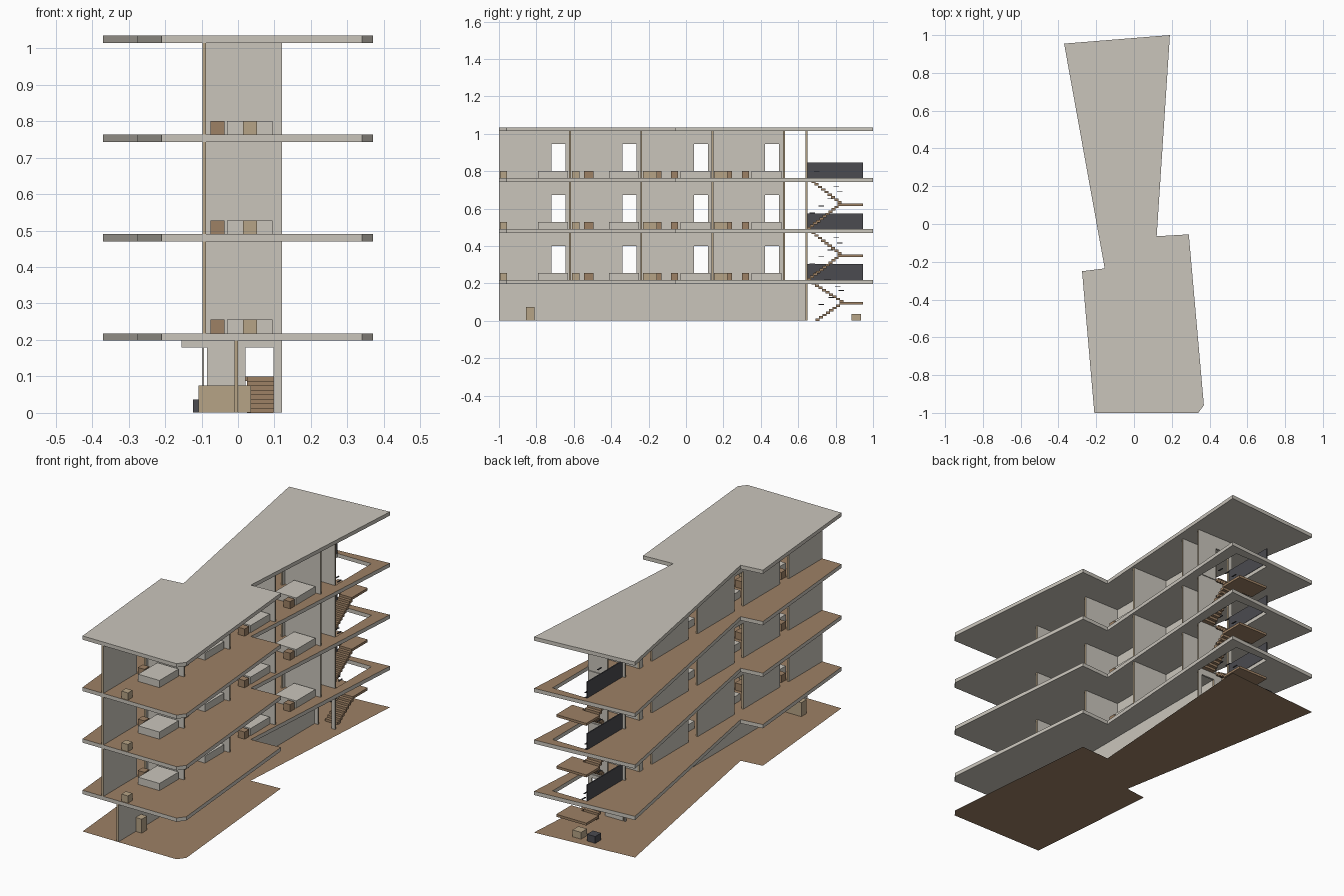
import bpy, bmesh
from mathutils import Vector

old = bpy.data.objects.get("Cube")
if old:
    bpy.data.objects.remove(old, do_unlink=True)


def material(name, rgb):
    m = bpy.data.materials.new(name)
    m.use_nodes = True
    m.diffuse_color = (*rgb, 1)
    m.node_tree.nodes["Principled BSDF"].inputs["Base Color"].default_value = (*rgb, 1)
    return m


CONCRETE = material("pale concrete", (0.59, 0.56, 0.50))
WOOD = material("brown wood", (0.34, 0.22, 0.13))
TAN = material("tan wood", (0.47, 0.37, 0.24))
DARK = material("dark metal", (0.07, 0.07, 0.08))


def finish(name, bm, *mats):
    bmesh.ops.recalc_face_normals(bm, faces=bm.faces)
    mesh = bpy.data.meshes.new(name)
    bm.to_mesh(mesh)
    bm.free()
    for m in mats:
        mesh.materials.append(m)
    ob = bpy.data.objects.new(name, mesh)
    bpy.context.scene.collection.objects.link(ob)
    return ob


def add_box(bm, x, y, z):
    """Add a box given its (min, max) range on each axis."""
    made = bmesh.ops.create_cube(bm, size=1)["verts"]
    for v in made:
        v.co = Vector([lo + (hi - lo) * (c + 0.5) for c, (lo, hi) in zip(v.co, (x, y, z))])
    return made


def box(name, mat, x, y, z):
    bm = bmesh.new()
    add_box(bm, x, y, z)
    return finish(name, bm, mat)


def wall(name, axis, at, span, z, openings=(), head=0.0, thick=0.01):
    """Wall along an axis with door openings; its narrow ends are tan."""
    bm = bmesh.new()

    def piece(lo, hi, bottom):
        across = (at - thick / 2, at + thick / 2)
        pair = ((lo, hi), across) if axis == 0 else (across, (lo, hi))
        add_box(bm, *pair, (bottom, z[1]))

    start = span[0]
    for lo, hi in openings:
        if lo > start:
            piece(start, lo, z[0])
        piece(lo, hi, head)
        start = hi
    if start < span[1]:
        piece(start, span[1], z[0])
    bm.normal_update()
    for f in bm.faces:
        f.material_index = int(abs(f.normal[axis]) > 0.9)
    return finish(name, bm, CONCRETE, TAN)


# Floor plates
OUTLINE = [(-0.21, -1), (0.34, -1), (0.37, -0.96), (0.29, -0.055), (0.12, -0.065),
           (0.19, 1), (-0.37, 0.955), (-0.155, -0.235), (-0.275, -0.25)]
HOLE = [(-0.08, 0.645), (0.12, 0.645), (0.12, 0.945), (-0.08, 0.945)]
THICK = 0.02


def plate(name, top, thick, loops, top_mat):
    bm = bmesh.new()
    edges = []
    for loop in loops:
        vs = [bm.verts.new((x, y, top - thick)) for x, y in loop]
        edges += [bm.edges.new((a, b)) for a, b in zip(vs, vs[1:] + vs[:1])]
    bmesh.ops.triangle_fill(bm, edges=edges, use_beauty=True)
    if thick:
        geom = bmesh.ops.extrude_face_region(bm, geom=bm.faces[:])["geom"]
        moved = [g for g in geom if isinstance(g, bmesh.types.BMVert)]
        bmesh.ops.translate(bm, verts=moved, vec=(0, 0, thick))
    for f in bm.faces:
        f.material_index = int(all(v.co.z > top - 0.001 for v in f.verts))
    return finish(name, bm, CONCRETE, top_mat)


FLOORS = [0.218, 0.49, 0.763]
ROOF = 1.035
plate("ground_floor", 0, 0, [OUTLINE], WOOD)
for f in FLOORS:
    plate("floor_plate", f, THICK, [OUTLINE, HOLE], WOOD)
plate("roof_plate", ROOF, THICK, [OUTLINE], CONCRETE)

# Ground storey walls
G = (0.001, FLOORS[0] - THICK)
wall("ground_spine_wall", 1, -0.005, (-1, 0.64), G)
wall("ground_back_wall", 0, 0.645, (-0.155, 0.12), G,
     [(-0.155, -0.085), (0.02, 0.098)], head=0.18)
box("ground_post", CONCRETE, (-0.099, -0.093), (0.64, 0.65), (G[0], 0.18))

# Ground storey furniture
box("reception_desk", TAN, (-0.108, 0.035), (-0.855, -0.81), (0.001, 0.075))
box("tan_stool", TAN, (-0.04, 0.01), (0.885, 0.935), (0.001, 0.037))
box("dark_stool", DARK, (-0.123, -0.075), (0.885, 0.935), (0.001, 0.037))

# Upper storeys: spine wall with doors, cross walls, furniture
PITCH = 0.381
DOORS = [(-0.72 + PITCH * i, -0.645 + PITCH * i) for i in range(4)]
# name, material, x range, y range
FURNITURE = [
    ("front_seat", TAN, (0.014, 0.052), (-0.995, -0.957)),
    ("night_stand", WOOD, (-0.075, -0.037), (-0.73, -0.69)),
    ("side_table", TAN, (0.04, 0.085), (-0.61, -0.57)),
    ("low_seat", WOOD, (0.02, 0.06), (-0.545, -0.495)),
    ("third_room_table", TAN, (-0.03, 0.05), (-0.23, -0.155)),
    ("third_room_seat", WOOD, (-0.03, 0.01), (-0.155, -0.13)),
    ("third_room_stool", WOOD, (0.057, 0.095), (-0.08, -0.042)),
    ("fourth_room_table", TAN, (-0.03, 0.05), (0.15, 0.222)),
    ("fourth_room_seat", WOOD, (-0.03, 0.01), (0.222, 0.247)),
    ("fourth_room_stool", WOOD, (0.057, 0.095), (0.3, 0.338)),
]
for f, above in zip(FLOORS, FLOORS[1:] + [ROOF]):
    z = (f, above - THICK)
    wall("spine_wall", 1, -0.093, (-1, 0.53), z, DOORS, head=f + 0.183)
    for i in range(4):
        y = -0.62 + PITCH * i
        wall("cross_wall", 0, y, (-0.088, 0.12), z)
        box("bed", CONCRETE, (-0.03, 0.095), (y - 0.172, y - 0.012), (f, f + 0.038))
    wall("stair_wall", 0, 0.645, (-0.098, 0.12), z, [(-0.075, 0.005)], head=f + 0.183)
    for name, mat, x, y in FURNITURE:
        box(name, mat, x, y, (f, f + 0.038))
    box("stair_guard", DARK, (-0.084, -0.078), (0.645, 0.945), (f, f + 0.085))

# Stairs: an outward flight, a landing and a return flight per storey
OUT_X, BACK_X = (0.025, 0.098), (-0.075, 0.01)


def flight(x, y0, y1, z0, z1, steps):
    treads, rail = bmesh.new(), bmesh.new()
    run, rise = (y1 - y0) / steps, (z1 - z0) / steps
    for i in range(steps):
        y, top = y0 + run * (i + 0.5), z0 + rise * (i + 1)
        add_box(treads, x, (y - 0.011, y + 0.011), (top - 0.013, top))
        if i % 3 == 1:
            add_box(rail, (0.014, 0.02), (y - 0.015, y + 0.015), (top + 0.06, top + 0.064))
    finish("stair_treads", treads, WOOD)
    finish("handrail_pieces", rail, DARK)


for low, high, mid, start, turn, n in [(0.001, FLOORS[0], 0.1, 0.695, 0.84, 8),
                                       (FLOORS[0], FLOORS[1], 0.355, 0.65, 0.83, 11),
                                       (FLOORS[1], FLOORS[2], 0.628, 0.65, 0.83, 11)]:
    flight(OUT_X, start, turn, low, mid, n)
    box("stair_landing", WOOD, (-0.078, 0.098), (turn, 0.945), (mid - 0.013, mid))
    flight(BACK_X, turn, 0.655, mid, high, 10)
